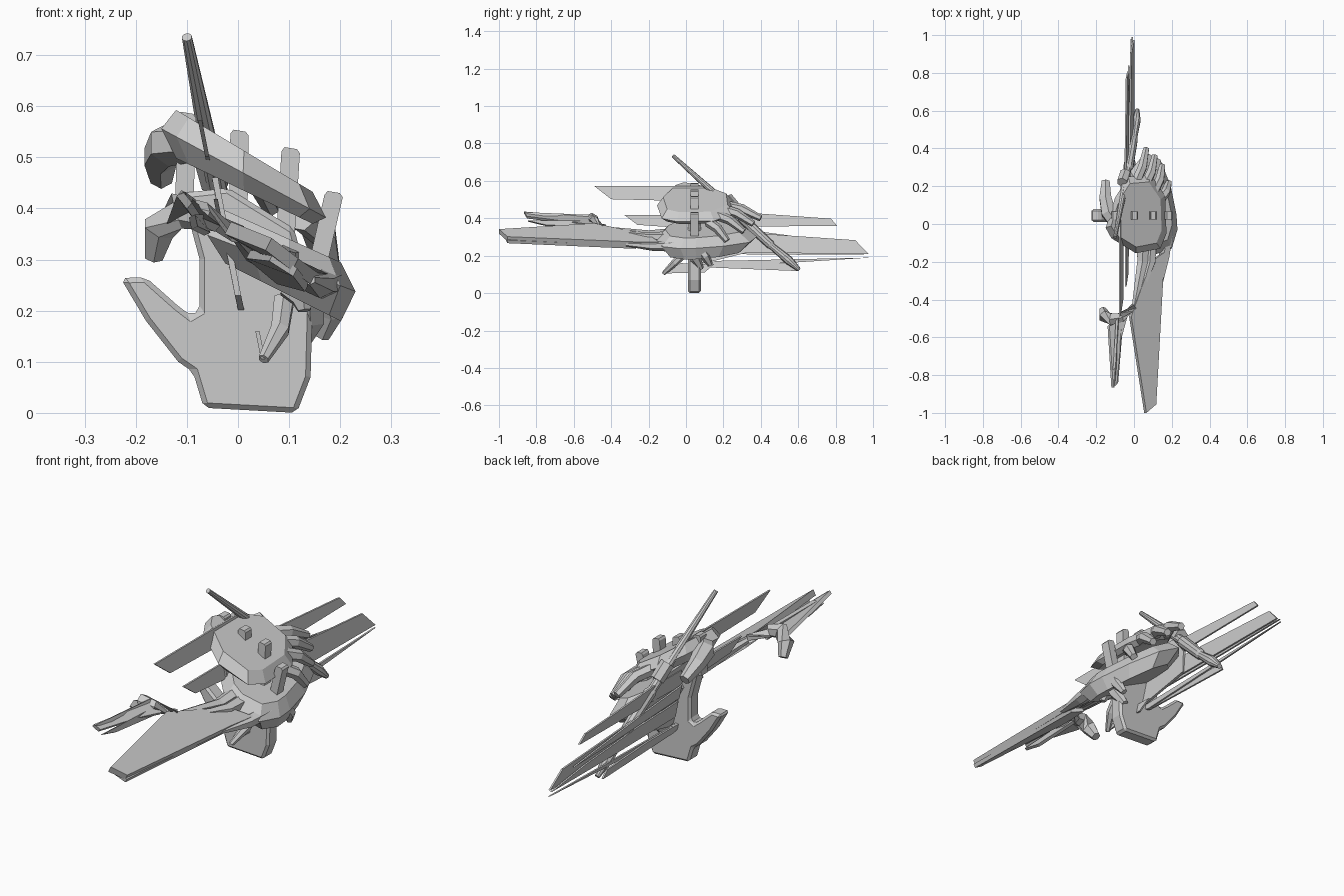
import bpy, bmesh, math
from mathutils import Vector


def make(name, bm):
    bmesh.ops.recalc_face_normals(bm, faces=bm.faces)
    me = bpy.data.meshes.new(name)
    bm.to_mesh(me)
    bm.free()
    ob = bpy.data.objects.new(name, me)
    bpy.context.collection.objects.link(ob)
    return ob


def loft(name, rings):
    bm = bmesh.new()
    vs = [[bm.verts.new(p) for p in r] for r in rings]
    n = len(vs[0])
    for a, b in zip(vs, vs[1:]):
        for i in range(n):
            j = (i + 1) % n
            bm.faces.new((a[i], a[j], b[j], b[i]))
    bm.faces.new(vs[0])
    bm.faces.new(vs[-1])
    return make(name, bm)


def prism(name, pts, offset):
    o = Vector(offset)
    return loft(name, [[Vector(p) - o for p in pts], [Vector(p) + o for p in pts]])


def tube(name, path, radii, sides=6, flat=1.0):
    path = [Vector(p) for p in path]
    rings = []
    for i, p in enumerate(path):
        d = (path[min(i + 1, len(path) - 1)] - path[max(i - 1, 0)]).normalized()
        ref = Vector((1, 0, 0)) if abs(d.x) < 0.8 else Vector((0, 1, 0))
        s = (ref - d * ref.dot(d)).normalized()
        t = d.cross(s)
        rings.append([p + radii[i] * (s * math.cos(a) + t * math.sin(a) * flat)
                      for a in [(k + 0.5) * math.tau / sides for k in range(sides)]])
    return loft(name, rings)


def shell(name, outline, bottom, middle, top, centre, inset):
    # slanted plate with a chamfered upper and lower edge; z lines are (offset, slope)
    def ring(line, s):
        out = []
        for x, y in outline:
            x, y = centre[0] + (x - centre[0]) * s, centre[1] + (y - centre[1]) * s
            out.append((x, y, line[0] + line[1] * x))
        return out
    return loft(name, [ring(bottom, inset), ring(middle, 1.0), ring(top, inset)])


# Hand: palm with thumb, then four fingers
palm = [(-0.067, 0.01), (0.115, 0.0), (0.142, 0.07), (0.146, 0.22), (0.11, 0.36), (-0.02, 0.44),
        (-0.11, 0.43), (-0.075, 0.30), (-0.075, 0.20), (-0.092, 0.19), (-0.118, 0.21),
        (-0.18, 0.265), (-0.23, 0.264), (-0.18, 0.18), (-0.117, 0.10), (-0.088, 0.08)]
hand = prism("hand_palm", [(x, 0.045, z) for x, z in palm], (0, 0.034, 0))
bev = hand.modifiers.new("chamfer", "BEVEL")
bev.width, bev.segments, bev.limit_method = 0.010, 1, "ANGLE"
for i, (x0, z0, x1, z1) in enumerate([(-0.105, 0.41, -0.10, 0.585), (0.0, 0.36, 0.003, 0.55),
                                     (0.09, 0.30, 0.103, 0.516), (0.14, 0.22, 0.187, 0.43)]):
    prism("finger_%d" % (i + 1), [(x0 - .018, .045, z0), (x0 + .018, .045, z0), (x1 + .018, .045, z1 - .008),
                                  (x1 + .012, .045, z1), (x1 - .012, .045, z1 + .004), (x1 - .018, .045, z1 - .004)],
          (0, 0.022, 0))

# Upper and lower slanted shells
shell("upper_shell", [(-.15, -.02), (-.12, -.075), (.01, -.155), (.14, -.13), (.172, -.05), (.165, .15),
                      (.09, .26), (-.03, .25), (-.10, .14)],
      (0.440, -0.48), (0.475, -0.54), (0.520, -0.60), (0.02, 0.04), 0.83)
shell("lower_shell", [(-.06, -.04), (.03, -.14), (.10, -.165), (.20, -.13), (.23, -.03), (.225, .05), (.195, .2),
                      (.14, .34), (.06, .38), (-.02, .28)],
      (0.280, -0.5), (0.325, -0.38), (0.385, -0.45), (0.10, 0.08), 0.78)

# Plate the rear blades grow from
prism("blade_root_plate", [(-.045, -.05, .46), (-.045, .22, .45), (-.02, .32, .34), (.0, .34, .22),
                           (.015, .10, .16), (.0, -.05, .23)], (.006, 0, .0))

# Ribs behind the shells
for i, (x, y, z, ex, ey, ez) in enumerate([(.0, .20, .47, .065, .40, .40), (.05, .19, .45, .11, .36, .37),
                                          (.10, .16, .42, .15, .31, .33), (.13, .12, .38, .185, .22, .28)]):
    mid = ((x + ex) / 2 + .012, (y + ey) / 2, (z + ez) / 2 + .015)
    tube("rear_rib_%d" % (i + 1), [(x, y, z), mid, (ex, ey, ez)], [.028, .026, .017], 6)

# Claws under the lower shell
for i, (a, b, r) in enumerate([((.14, .02, .24), (.12, .08, .13), .034), ((.175, .08, .24), (.165, .13, .15), .030),
                               ((.10, -.05, .25), (.13, -.06, .2), .028), ((.09, .0, .22), (.05, -.12, .105), .022)]):
    m = (Vector(a) + Vector(b)) / 2 + Vector((.012, 0, 0))
    tube("under_claw_%d" % (i + 1), [a, m, b], [r, r * .9, r * .5], 6)

# Left edge hooks
tube("upper_left_hook", [(-.09, .0, .53), (-.135, .06, .525), (-.152, .14, .50), (-.15, .225, .46)],
     [.04, .044, .036, .024], 6)
tube("lower_left_hook", [(.0, -.44, .35), (-.07, -.495, .385), (-.12, -.505, .395), (-.155, -.49, .36),
                         (-.165, -.455, .305)], [.02, .028, .036, .034, .020], 6)

# Slanted rod with thicker rear grip
rod = [(-.10, -.07, .735), (-.055, .18, .51), (-.035, .29, .41), (-.03, .30, .40), (-.003, .45, .26),
       (.0, .46, .25), (.012, .55, .175), (.018, .605, .125)]
tube("rod", rod, [.010, .019, .02, .027, .024, .018, .024, .011], 10)
tube("rod_collar", [(-.062, .22, .51), (-.045, .27, .45)], [.03, .03], 6)


# Thin blades lying in one steep plane, given as side profiles (y, z)
def blade(name, prof, shift=0.0, t=0.004):
    prism(name, [(0.04 - 0.2 * z + shift, y, z) for y, z in prof], (t, 0, 0))


blade("upper_front_blade", [(-.49, .572), (-.40, .502), (.10, .49), (.10, .572)])
blade("middle_front_blade", [(-.33, .418), (-.26, .365), (.10, .34), (.10, .418)])
blade("upper_rear_blade", [(.10, .43), (.30, .432), (.775, .398), (.808, .36), (.30, .355), (.10, .35)])
blade("main_rear_blade", [(.10, .33), (.30, .325), (.905, .283), (.975, .21), (.40, .215), (.10, .22)])
blade("long_rear_blade", [(.10, .285), (.40, .275), (.75, .245), (.98, .208), (.60, .205), (.10, .21)], -.012)
blade("low_rear_blade", [(.02, .17), (.30, .175), (.99, .19), (.60, .165), (.10, .138)], -.012)
blade("lowest_rear_blade", [(.02, .17), (.30, .172), (.58, .155), (.60, .118), (.10, .138)], -.02)
blade("second_rear_blade", [(.10, .36), (.35, .335), (.84, .27), (.50, .28), (.10, .3)], -.014)
blade("small_low_blade", [(-.13, .105), (-.03, .16), (.15, .155), (.10, .11)], .03)

# Front wing: large tapering plate on the slant of the lower shell
wing = [(.06, -1.0, .33), (.112, -.955, .29), (.15, -.27, .262), (.17, -.14, .26), (.085, -.20, .30),
        (.04, -.32, .325), (-.02, -.49, .362)]
prism("front_wing", wing, (.006, 0, .012))
lower = [(.065, -.97, .305), (.112, -.955, .275), (.135, -.27, .245), (.08, -.25, .26), (.02, -.45, .31)]
prism("front_wing_underside", lower, (.004, 0, .008))

# Necks tying the front wing to the lower shell
for i, (a, b, c) in enumerate([((.17, -.05, .255), (.16, -.17, .25), (.14, -.32, .26)),
                               ((.09, -.05, .30), (.085, -.20, .30), (.04, -.36, .325)),
                               ((.05, -.03, .32), (.045, -.2, .31), (-.005, -.47, .35))]):
    tube("wing_neck_%d" % (i + 1), [a, b, c], [.040, .032, .012], 6, .8)

# Far wing tip: narrow jagged blades leaving the left hook
prism("left_tip_plate", [(-.135, -.54, .375), (-.115, -.865, .43), (-.095, -.85, .405), (-.075, -.62, .375),
                         (-.04, -.49, .36), (-.08, -.49, .40)], (.005, 0, .006))
prism("left_tip_upper_blade", [(-.11, -.865, .43), (-.10, -.80, .405), (-.08, -.50, .39), (-.09, -.50, .415)],
      (.006, 0, .003))
prism("left_tip_lower_blade", [(-.09, -.845, .385), (-.085, -.75, .362), (-.06, -.48, .35), (-.07, -.5, .385)],
      (.006, 0, .003))
